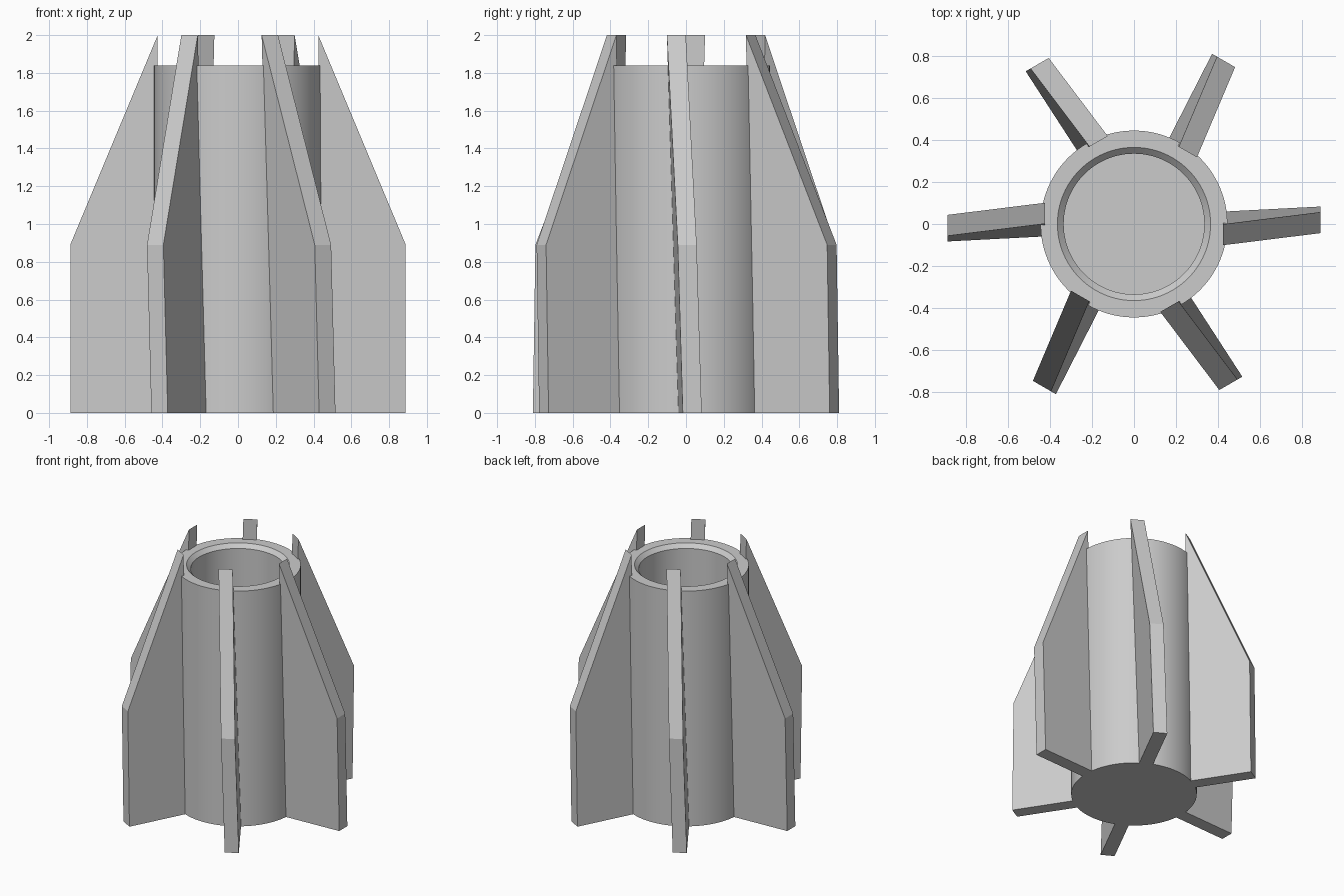
import bpy, bmesh
from math import sin, cos, pi, radians
from mathutils import Matrix

cube = bpy.data.objects.get("Cube")
if cube:
    bpy.data.objects.remove(cube, do_unlink=True)

grey = bpy.data.materials.new("light grey")
grey.use_nodes = True
COLOUR = (0.6, 0.6, 0.6, 1)
grey.diffuse_color = COLOUR
grey.node_tree.nodes["Principled BSDF"].inputs["Base Color"].default_value = COLOUR


def make_object(name, bm):
    bmesh.ops.recalc_face_normals(bm, faces=bm.faces[:])
    mesh = bpy.data.meshes.new(name)
    bm.to_mesh(mesh)
    bm.free()
    mesh.materials.append(grey)
    obj = bpy.data.objects.new(name, mesh)
    bpy.context.collection.objects.link(obj)
    return obj


# Body: a closed-bottom tube with a chamfered mouth, turned from a profile
SIDES = 96
profile = [(0.445, 0), (0.445, 1.84), (0.365, 1.84), (0.335, 1.81), (0.335, 0.1)]
bm = bmesh.new()
rings = [[bm.verts.new((r * cos(2 * pi * i / SIDES), r * sin(2 * pi * i / SIDES), z))
          for i in range(SIDES)] for r, z in profile]
for low, high in zip(rings, rings[1:]):
    for i in range(SIDES):
        j = (i + 1) % SIDES
        bm.faces.new((low[i], low[j], high[j], high[i]))
bm.faces.new(rings[0])
bm.faces.new(rings[-1])
body = make_object("tube_body", bm)
bpy.ops.object.select_all(action='DESELECT')
body.select_set(True)
bpy.context.view_layer.objects.active = body
bpy.ops.object.shade_smooth_by_angle(angle=radians(30))

# Fins: six slabs, each slightly turned and leaning to one side
outline = [(0.425, 0), (0.888, 0), (0.888, 0.89), (0.425, 2)]
THICKNESS = 0.1


def make_fin(index):
    bm = bmesh.new()
    sides = []
    for half in (-THICKNESS / 2, THICKNESS / 2):
        sides.append([bm.verts.new((x, 0.052 * x - 0.013 - 0.03 * z + half, z))
                      for x, z in outline])
    near, far = sides
    bm.faces.new(near)
    bm.faces.new(far)
    for i in range(len(outline)):
        j = (i + 1) % len(outline)
        bm.faces.new((near[i], near[j], far[j], far[i]))
    bm.transform(Matrix.Rotation(index * pi / 3, 4, 'Z'))
    make_object(f"fin_{index + 1}", bm)


for index in range(6):
    make_fin(index)
